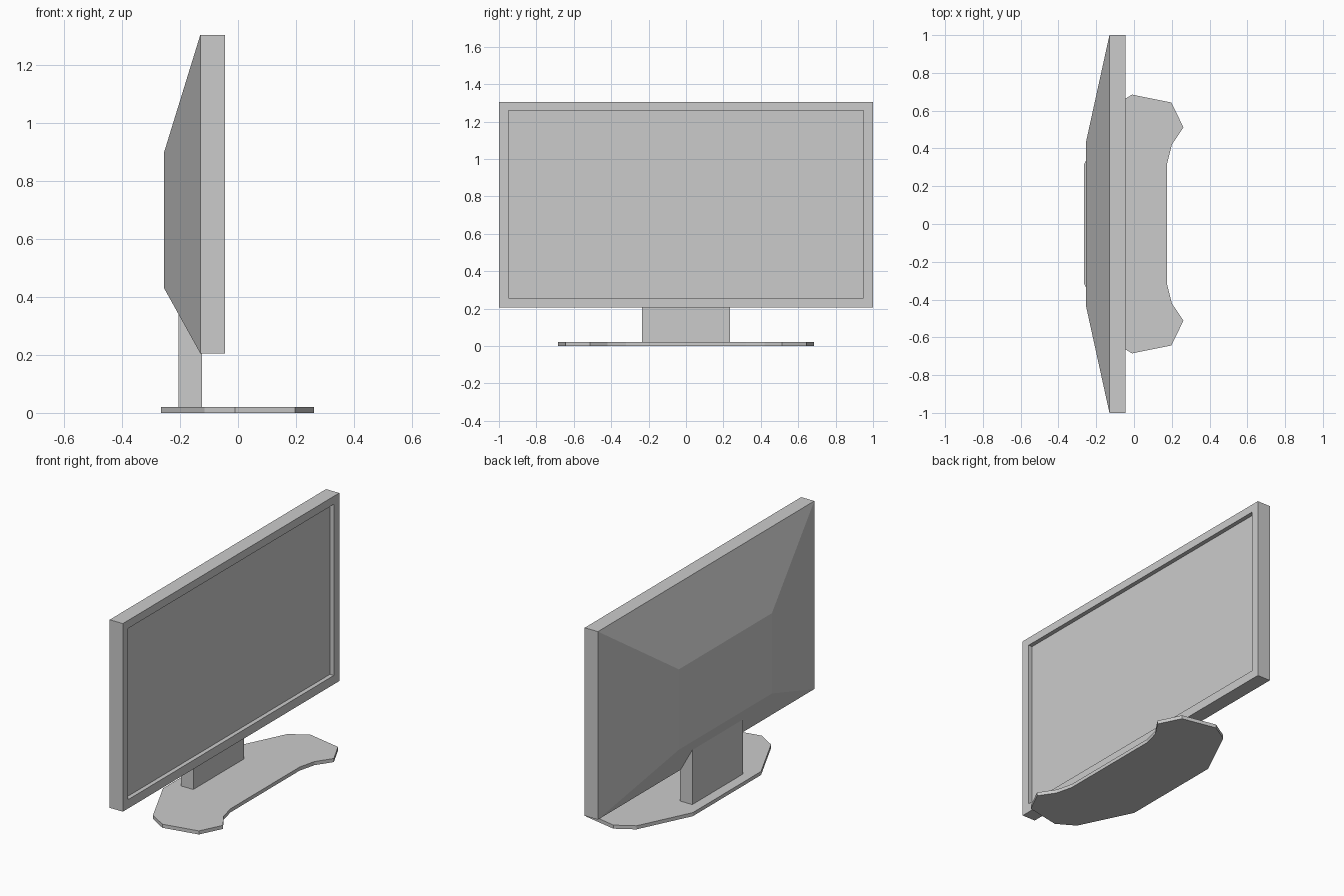
import bpy, bmesh

if "Cube" in bpy.data.objects:
    bpy.data.objects.remove(bpy.data.objects["Cube"])

grey = bpy.data.materials.new("light_grey")
grey.diffuse_color = (0.6, 0.6, 0.6, 1)
grey.use_nodes = True
grey.node_tree.nodes["Principled BSDF"].inputs["Base Color"].default_value = grey.diffuse_color


def finish(name, bm):
    """Turn a bmesh into a flat-shaded grey object."""
    bmesh.ops.recalc_face_normals(bm, faces=bm.faces)
    mesh = bpy.data.meshes.new(name)
    bm.to_mesh(mesh)
    bm.free()
    mesh.materials.append(grey)
    obj = bpy.data.objects.new(name, mesh)
    bpy.context.collection.objects.link(obj)
    return obj


def ring(bm, x, half_y, z0, z1):
    """Upright rectangle of vertices in the plane x."""
    return [bm.verts.new((x, y, z)) for y, z in
            ((-half_y, z0), (half_y, z0), (half_y, z1), (-half_y, z1))]


def loft(name, sections):
    """Join successive rectangles and cap both ends."""
    bm = bmesh.new()
    rings = [ring(bm, *s) for s in sections]
    for a, b in zip(rings, rings[1:]):
        for i in range(4):
            j = (i + 1) % 4
            bm.faces.new((a[i], a[j], b[j], b[i]))
    bm.faces.new(rings[0])
    bm.faces.new(rings[-1])
    return finish(name, bm)


# display housing: tapered back, frame, bezel and recessed screen
loft("display_housing", [
    (-0.255, 0.43, 0.43, 0.90),
    (-0.13, 1.0, 0.205, 1.305),
    (-0.045, 1.0, 0.205, 1.305),
    (-0.045, 0.95, 0.257, 1.258),
    (-0.07, 0.95, 0.257, 1.258),
])

# stand neck, reaching into the housing
loft("stand_neck", [(-0.205, 0.235, 0.02, 0.36), (-0.125, 0.235, 0.02, 0.36)])

# base plate: mirrored half outline, extruded
half = [(0.175, 0.32), (0.20, 0.42), (0.262, 0.512), (0.197, 0.643),
        (-0.01, 0.685), (-0.115, 0.622), (-0.265, 0.315)]
outline = half + [(x, -y) for x, y in reversed(half)]
bm = bmesh.new()
bottom = bm.faces.new([bm.verts.new((x, y, 0)) for x, y in outline])
top = bmesh.ops.extrude_face_region(bm, geom=[bottom], use_keep_orig=True)
bmesh.ops.translate(bm, vec=(0, 0, 0.021),
                    verts=[v for v in top["geom"] if isinstance(v, bmesh.types.BMVert)])
finish("base_plate", bm)
